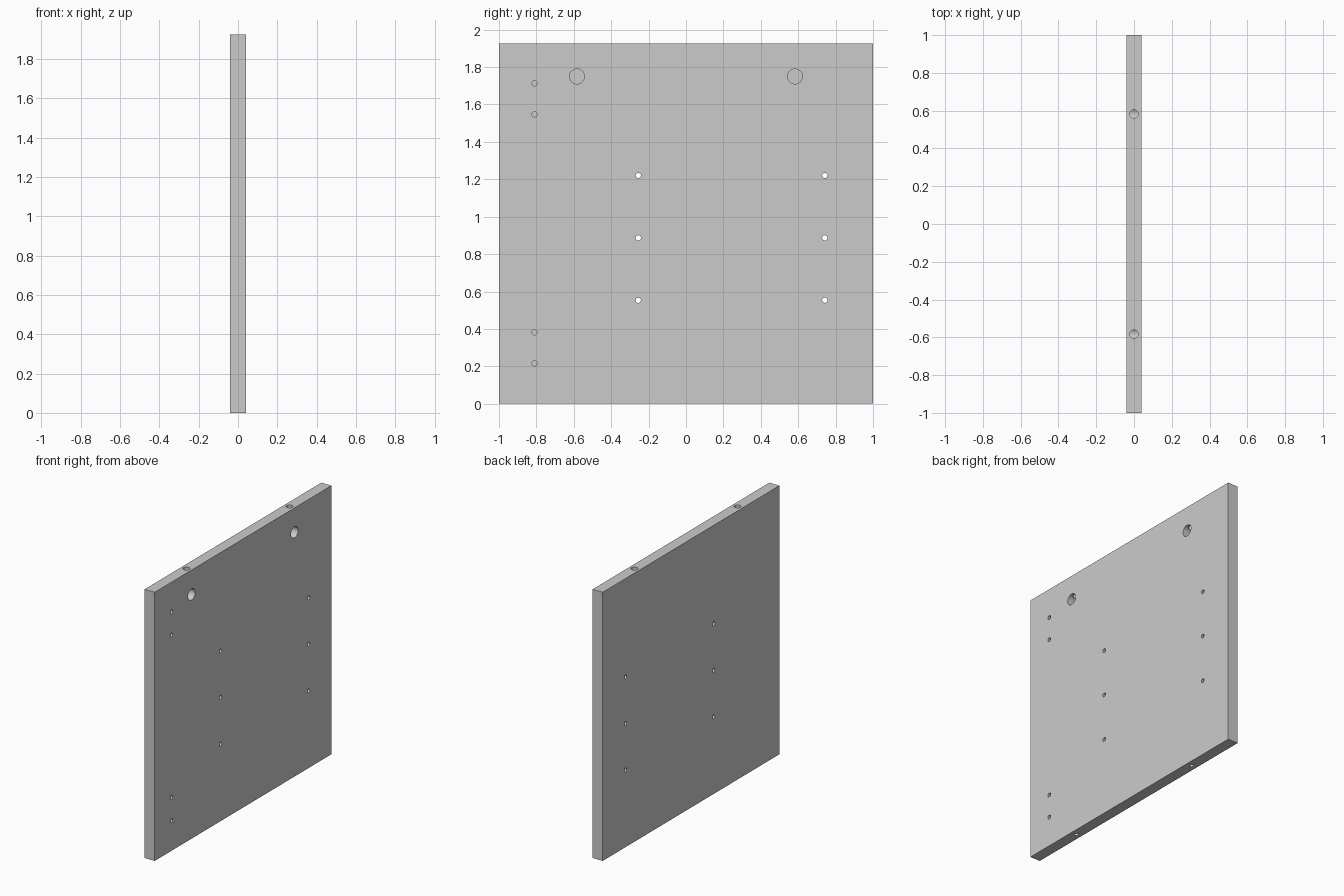
import bpy, math

if "Cube" in bpy.data.objects:
    bpy.data.objects.remove(bpy.data.objects["Cube"])

T, W, H = 0.08, 2.0, 1.925   # thickness, width, height

# Panel board
bpy.ops.mesh.primitive_cube_add(size=1, location=(0, 0, H / 2))
panel = bpy.context.object
panel.name = "side_panel"
panel.scale = (T, W, H)
bpy.ops.object.transform_apply(location=True, rotation=False, scale=True)


def drill(axis, centre, lo, hi, r, sides=32):
    """Cut a round hole along x or z, between lo and hi on that axis."""
    mid = (lo + hi) / 2
    if axis == 'X':
        loc, rot = (mid, centre[0], centre[1]), (0, math.pi / 2, 0)
    else:
        loc, rot = (centre[0], centre[1], mid), (0, 0, 0)
    bpy.ops.mesh.primitive_cylinder_add(vertices=sides, radius=r, depth=hi - lo,
                                        location=loc, rotation=rot)
    cutter = bpy.context.object
    cutter.hide_render = True
    mod = panel.modifiers.new("hole", 'BOOLEAN')
    mod.operation, mod.solver, mod.object = 'DIFFERENCE', 'EXACT', cutter
    bpy.context.view_layer.objects.active = panel
    bpy.ops.object.modifier_apply(modifier=mod.name)
    bpy.data.objects.remove(cutter, do_unlink=True)


for y in (-0.583, 0.583):
    # Blind connector pocket, top bolt bore leading into it, bottom edge pilot hole
    drill('X', (y, 1.75), -0.026, 0.1, 0.04, 48)
    drill('Z', (0, y), 1.75, H + 0.1, 0.022)
    drill('Z', (0, y), -0.1, 0.18, 0.014)

# Through holes for shelf pins
for y in (-0.255, 0.742):
    for z in (0.553, 0.887, 1.22):
        drill('X', (y, z), -0.1, 0.1, 0.014)

# Blind hinge plate holes
for z in (0.216, 0.382, 1.547, 1.713):
    drill('X', (-0.81, z), -0.02, 0.1, 0.014)

# Smooth bores, sharp edges
bpy.ops.object.select_all(action='DESELECT')
panel.select_set(True)
bpy.context.view_layer.objects.active = panel
bpy.ops.object.shade_smooth_by_angle(angle=math.radians(30))
